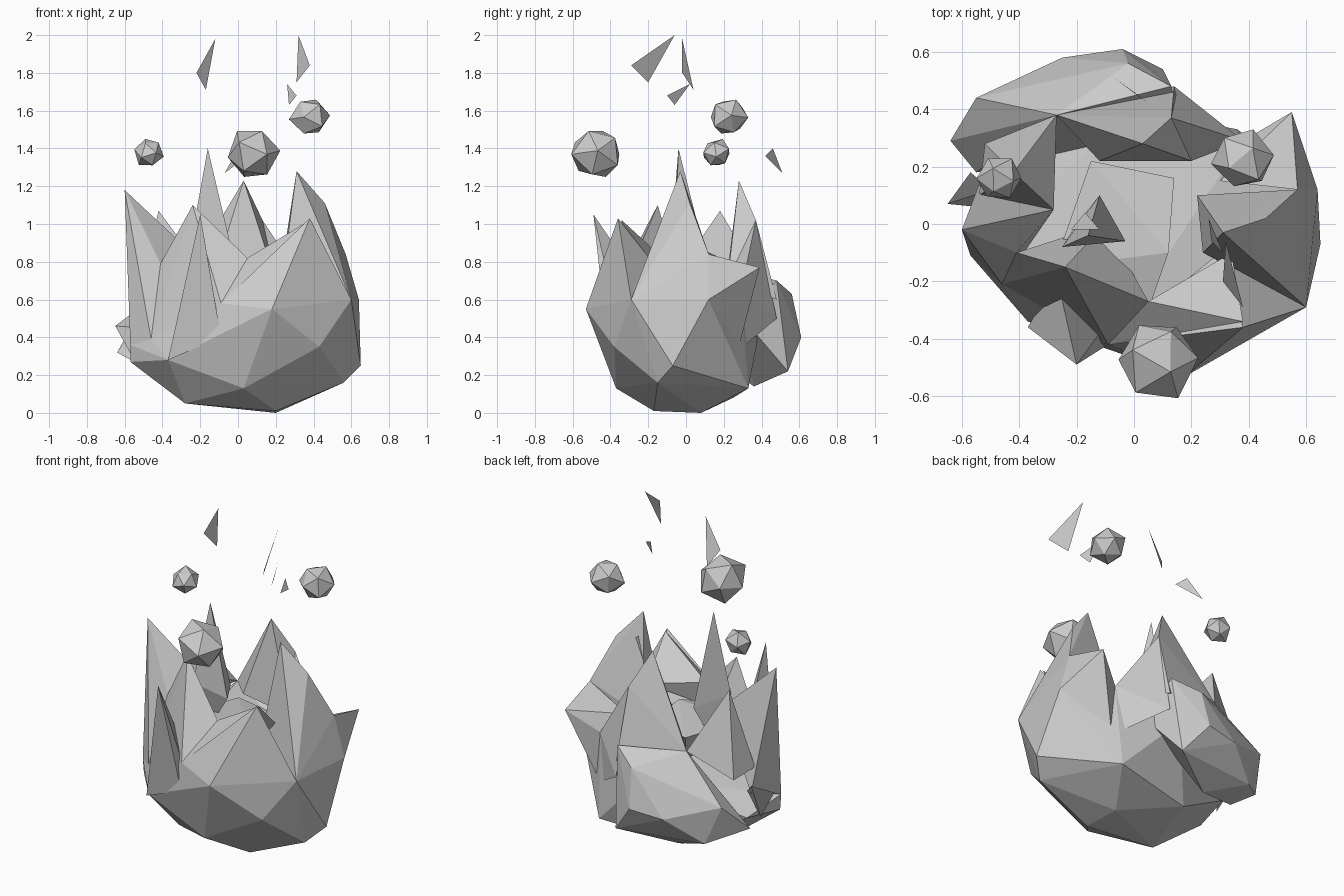
import bpy, bmesh, random
from mathutils import Vector, Euler

random.seed(4)


def finish(name, bm):
    me = bpy.data.meshes.new(name)
    bm.to_mesh(me)
    bm.free()
    ob = bpy.data.objects.new(name, me)
    bpy.context.collection.objects.link(ob)
    return ob


def hull(name, *pts):
    """Faceted chunk: convex hull through a few corner points."""
    bm = bmesh.new()
    vs = [bm.verts.new(p) for p in pts]
    bmesh.ops.convex_hull(bm, input=vs)
    bmesh.ops.delete(bm, geom=[v for v in bm.verts if not v.link_faces], context='VERTS')
    bmesh.ops.recalc_face_normals(bm, faces=bm.faces)
    return finish(name, bm)


def ember(name, centre, radius, rot):
    """Floating, slightly uneven twenty-sided ember."""
    bm = bmesh.new()
    bmesh.ops.create_icosphere(bm, subdivisions=1, radius=radius)
    turn = Euler(rot)
    for v in bm.verts:
        c = v.co * random.uniform(0.86, 1.04)
        c.rotate(turn)
        v.co = c + Vector(centre)
    return finish(name, bm)


def spark(name, *pts):
    """Single floating triangle."""
    bm = bmesh.new()
    bm.faces.new([bm.verts.new(p) for p in pts])
    return finish(name, bm)


# corners shared by neighbouring tongues
front_mid = (0.18, -0.53, 0.55)
right_front = (0.60, -0.29, 0.60)
right_mid = (0.64, 0.12, 0.60)
front_valley = (-0.09, -0.42, 0.58)
inner_front = (0.05, -0.27, 0.82)
left_low = (-0.57, -0.11, 0.36)
left_knee = (-0.46, -0.21, 0.39)
rear_valley = (-0.27, 0.38, 0.73)
rear_right = (0.38, 0.29, 0.64)
inner_left = (-0.28, 0.05, 0.88)

# bowl-shaped flame base
hull("flame_base",
     (0.20, 0.08, 0.0), (0.20, -0.17, 0.01), (-0.28, -0.17, 0.05), (-0.15, 0.25, 0.08),
     (0.65, -0.07, 0.25), (0.36, 0.33, 0.13), (0.56, -0.15, 0.16), (0.43, -0.38, 0.35),
     (0.03, -0.37, 0.13), (-0.57, -0.10, 0.27), (-0.37, -0.34, 0.28), (-0.52, 0.15, 0.30),
     front_mid, front_valley, right_front, right_mid, left_low, left_knee,
     rear_right, (0.0, 0.40, 0.5))

# rounded lump at the back left
hull("rear_lump",
     (-0.64, 0.29, 0.32), (-0.55, 0.44, 0.48), (-0.25, 0.58, 0.38), (-0.04, 0.61, 0.40),
     (0.10, 0.54, 0.22), (0.13, 0.48, 0.70), (-0.45, 0.46, 0.24), (-0.02, 0.56, 0.63),
     (-0.20, 0.36, 0.14), (-0.55, 0.18, 0.27), rear_valley, (0.17, 0.30, 0.50))
hull("left_flake", (-0.65, 0.07, 0.46), (-0.57, 0.18, 0.52), (-0.55, 0.06, 0.28),
     (-0.50, 0.12, 0.45))

# ring of flame tongues
hull("right_rear_tongue", (0.55, 0.39, 0.77), (0.57, 0.12, 0.84), right_mid,
     rear_right, (0.30, 0.15, 0.72), (0.40, 0.28, 0.35))
hull("right_tongue", (0.46, 0.02, 1.11), (0.31, -0.03, 1.28), right_front, right_mid,
     (0.57, 0.12, 0.84), (0.22, 0.10, 0.70), (0.24, -0.10, 0.75))
hull("front_right_tongue", (0.38, -0.36, 1.03), front_mid, right_front, front_valley,
     (0.05, -0.30, 0.65), (0.30, -0.10, 0.70))
hull("front_wall", (0.38, -0.34, 1.02), inner_front, front_valley, (0.34, -0.10, 0.80))
hull("front_tongue", (-0.20, -0.49, 1.05), (-0.37, -0.36, 0.28), (-0.09, -0.42, 0.40),
     (-0.12, -0.38, 0.58), (-0.27, -0.18, 0.60))
hull("front_left_tongue", (-0.24, -0.15, 1.10), (-0.20, -0.17, 1.05), left_knee,
     (-0.35, -0.30, 0.30), (-0.41, -0.10, 0.79), (-0.10, 0.0, 0.60), front_valley,
     inner_front)
hull("left_tongue", (-0.60, -0.02, 1.18), left_low, left_knee, (-0.41, -0.10, 0.79),
     (-0.54, 0.14, 0.45), inner_left)
hull("left_rear_tongue", (-0.42, 0.18, 1.07), (-0.52, 0.28, 0.58), rear_valley,
     (-0.54, 0.10, 0.60), inner_left)
hull("rear_tongue", (0.03, 0.28, 1.23), (0.13, 0.37, 1.02), rear_valley,
     (0.14, 0.48, 0.60), (0.20, 0.22, 0.70), (-0.12, 0.22, 0.75))
hull("rear_wall", (0.13, 0.37, 1.02), (0.14, 0.48, 0.50), rear_right, (0.20, 0.22, 0.70),
     (0.36, 0.30, 0.35))

# tall tongue in the middle
hull("centre_spike", (-0.16, -0.04, 1.40), (-0.25, -0.08, 0.90), (-0.03, -0.06, 0.85),
     (-0.12, 0.10, 0.85), (-0.20, 0.0, 0.60))
hull("inner_bed", (0.05, -0.30, 0.70), (0.14, 0.16, 0.72), (-0.15, 0.22, 0.72),
     (-0.28, -0.15, 0.72), (0.12, -0.10, 0.76), (0.0, 0.0, 0.4))

# floating embers and sparks
ember("front_ember", (0.08, -0.47, 1.37), 0.152, (0.4, 0.3, 0.2))
ember("right_ember", (0.38, 0.225, 1.565), 0.110, (0.9, 0.2, 0.5))
ember("left_ember", (-0.47, 0.16, 1.375), 0.083, (0.2, 0.7, 0.1))
spark("left_spark", (-0.12, -0.02, 1.98), (-0.22, -0.02, 1.80), (-0.17, 0.04, 1.71))
spark("right_spark", (0.32, -0.06, 2.0), (0.38, -0.29, 1.84), (0.31, -0.20, 1.75))
spark("small_spark", (0.26, 0.02, 1.74), (0.31, -0.10, 1.68), (0.27, -0.06, 1.63))
spark("rear_spark", (0.0, 0.46, 1.40), (0.05, 0.42, 1.36), (-0.07, 0.51, 1.27))
